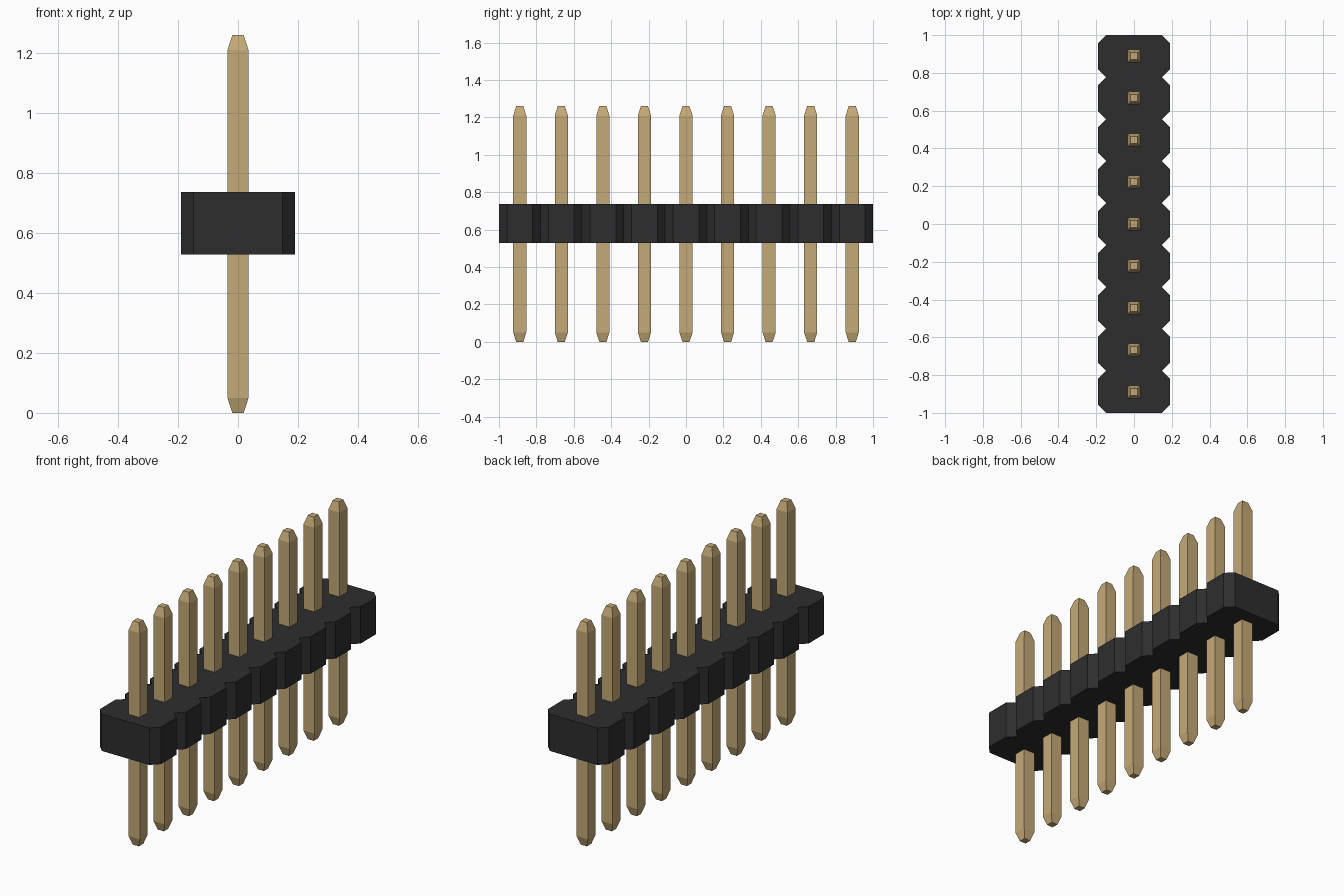
import bpy
import bmesh

cube = bpy.data.objects.get("Cube")
if cube:
    bpy.data.objects.remove(cube, do_unlink=True)

COUNT = 9
PITCH = 2.0 / COUNT
HALF_W, CHAMFER = 0.19, 0.042        # housing half width and corner cut
BODY_LOW, BODY_HIGH = 0.528, 0.736
PIN_TOP, TIP = 1.26, 0.05            # pin height and taper length
PIN_R, TIP_R = 0.035, 0.019          # half widths of shaft and tip


def make_material(name, rgb):
    mat = bpy.data.materials.new(name)
    mat.use_nodes = True
    color = (*rgb, 1.0)
    mat.diffuse_color = color
    bsdf = mat.node_tree.nodes["Principled BSDF"]
    bsdf.inputs["Base Color"].default_value = color
    bsdf.inputs["Roughness"].default_value = 0.6
    return mat


def loft(name, rings, mat):
    """Join matching outlines into a closed solid."""
    bm = bmesh.new()
    loops = [[bm.verts.new(p) for p in ring] for ring in rings]
    n = len(loops[0])
    for a, b in zip(loops, loops[1:]):
        for i in range(n):
            j = (i + 1) % n
            bm.faces.new((a[i], a[j], b[j], b[i]))
    bm.faces.new(loops[0][::-1])
    bm.faces.new(loops[-1])
    bmesh.ops.recalc_face_normals(bm, faces=bm.faces)
    mesh = bpy.data.meshes.new(name)
    bm.to_mesh(mesh)
    bm.free()
    mesh.materials.append(mat)
    obj = bpy.data.objects.new(name, mesh)
    bpy.context.collection.objects.link(obj)
    return obj


black = make_material("black plastic", (0.027, 0.027, 0.027))
gold = make_material("gold metal", (0.56, 0.40, 0.185))

# Housing: a row of chamfered cells, notched where they meet
side = [(HALF_W - CHAMFER, -1.0)]
for i in range(COUNT):
    y0 = -1.0 + i * PITCH
    y1 = y0 + PITCH
    side += [(HALF_W, y0 + CHAMFER), (HALF_W, y1 - CHAMFER), (HALF_W - CHAMFER, y1)]
outline = side + [(-x, y) for x, y in reversed(side)]
loft("housing", [[(x, y, z) for x, y in outline] for z in (BODY_LOW, BODY_HIGH)], black)

# Pins: square shafts with tapered ends, sharing one mesh
corners = [(-1, -1), (1, -1), (1, 1), (-1, 1)]
levels = [(0, TIP_R), (TIP, PIN_R), (PIN_TOP - TIP, PIN_R), (PIN_TOP, TIP_R)]
first_pin = loft("pin_1", [[(x * r, y * r, z) for x, y in corners] for z, r in levels], gold)
for i in range(COUNT):
    pin = first_pin
    if i:
        pin = bpy.data.objects.new(f"pin_{i + 1}", first_pin.data)
        bpy.context.collection.objects.link(pin)
    pin.location.y = -1.0 + (i + 0.5) * PITCH
